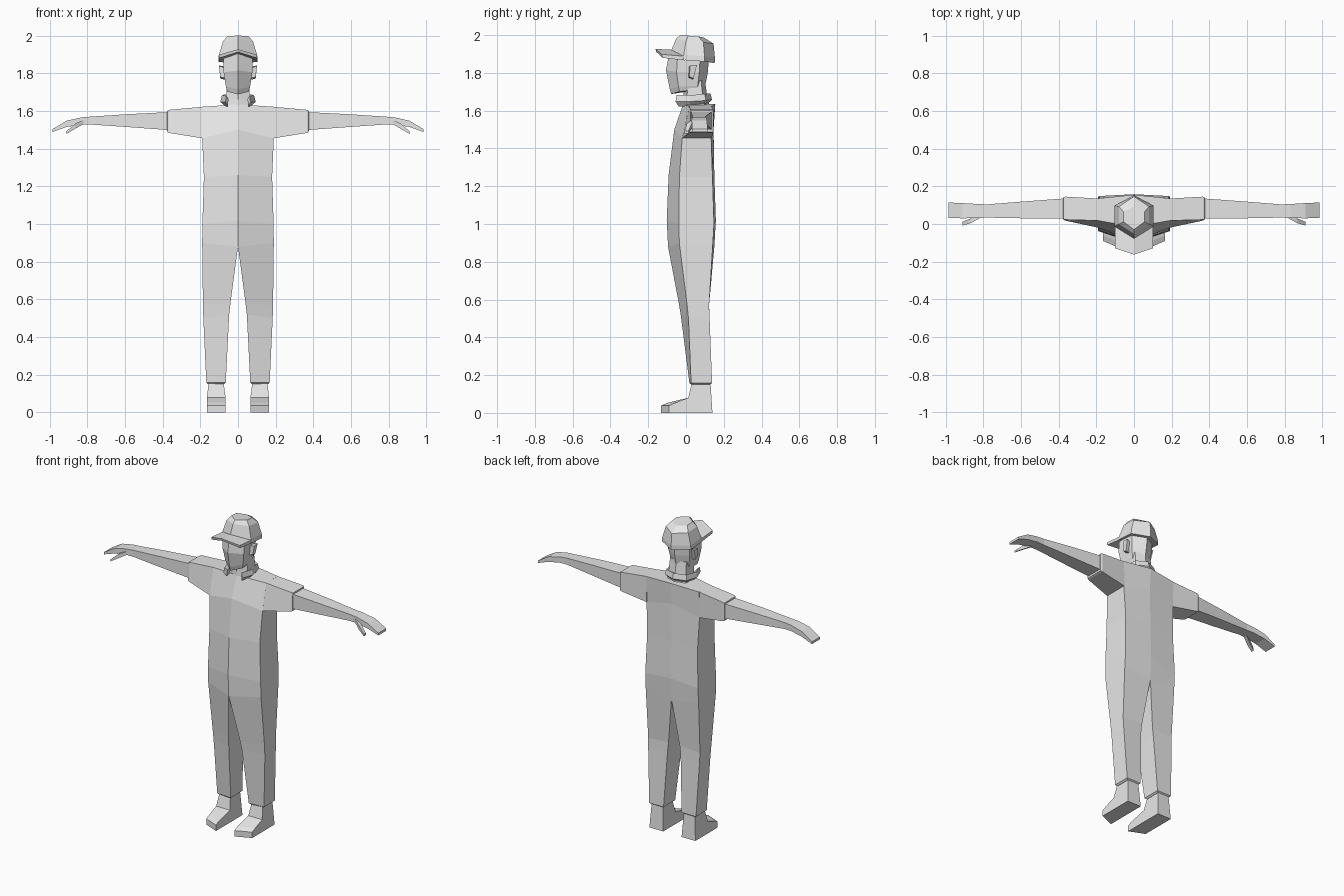
import bpy, bmesh

grey = bpy.data.materials.new("light_grey")
grey.diffuse_color = (0.8, 0.8, 0.8, 1)


def loft(name, rings):
    """Skin closed rings on the +x side, cap the ends, mirror across x = 0."""
    bm = bmesh.new()
    for s in (1, -1):
        vs = [[bm.verts.new((s * x, y, z)) for x, y, z in r] for r in rings]
        n = len(rings[0])
        faces = [vs[0], vs[-1]]
        for a, b in zip(vs, vs[1:]):
            for i in range(n):
                j = (i + 1) % n
                faces.append([a[i], a[j], b[j], b[i]])
        for f in faces:
            # leave the centre plane open so both halves join
            if any(abs(v.co.x) > 1e-5 for v in f):
                bm.faces.new(f)
    bmesh.ops.remove_doubles(bm, verts=bm.verts, dist=1e-4)
    bmesh.ops.recalc_face_normals(bm, faces=bm.faces)
    me = bpy.data.meshes.new(name)
    bm.to_mesh(me)
    bm.free()
    me.materials.append(grey)
    ob = bpy.data.objects.new(name, me)
    bpy.context.collection.objects.link(ob)
    return ob


def body_ring(zi, zo, xi, xo, fi, fo, bo, bi):
    """Inner front, outer front, outer back, inner back."""
    return [(xi, fi, zi), (xo, fo, zo), (xo, bo, zo), (xi, bi, zi)]


def arm_ring(x, z0, z1, y0, y1, lean=0.0):
    """Rectangular section across the arm; lean pushes the top front edge back."""
    return [(x, y0, z0), (x, y1, z0), (x, y1, z1), (x, y0 + lean, z1)]


def hex_ring(zf, zs, zb, w, yf, ysf, ysb, yb):
    """Half of a six-sided section with front and back points at the centre."""
    return [(0, yf, zf), (w, ysf, zs), (w, ysb, (zs + zb) / 2), (0, yb, zb)]


# Overalls: legs with turned-in hems, joining into the torso
loft("overalls", [
    body_ring(.150, .150, .075, .158, .028, .035, .128, .128),
    body_ring(.158, .158, .065, .168, .018, .027, .138, .138),
    body_ring(.52, .50, .047, .184, -.028, .013, .125, .122),
    body_ring(.58, .57, .040, .186, -.038, .006, .122, .122),
    body_ring(.88, .90, 0, .190, -.095, -.035, .142, .150),
    body_ring(1.02, 1.00, 0, .189, -.102, -.038, .148, .158),
    body_ring(1.26, 1.25, 0, .181, -.092, -.035, .140, .150),
    body_ring(1.50, 1.455, 0, .190, -.062, -.020, .133, .146),
    body_ring(1.635, 1.622, 0, .190, -.015, .018, .136, .155),
])

# Sleeves with a folded end
loft("sleeves", [
    arm_ring(.188, 1.455, 1.622, -.02, .135, .038),
    arm_ring(.365, 1.483, 1.606, .018, .145, .005),
    arm_ring(.375, 1.487, 1.602, .022, .142, .005),
    arm_ring(.376, 1.50, 1.592, .032, .134),
])

# Bare arms and flat hands
loft("arms", [
    arm_ring(.36, 1.498, 1.594, .030, .136),
    arm_ring(.58, 1.514, 1.583, .030, .120),
    arm_ring(.78, 1.528, 1.570, .034, .104),
    arm_ring(.83, 1.528, 1.566, .032, .106),
    arm_ring(.91, 1.515, 1.548, .030, .111),
    arm_ring(.985, 1.488, 1.503, .033, .114),
])
loft("thumbs", [
    arm_ring(.82, 1.530, 1.552, .030, .055),
    arm_ring(.865, 1.505, 1.532, .005, .030),
    arm_ring(.91, 1.478, 1.492, -.008, .012),
])

# Shoes: inner and outer sides of one profile, the toe cut at an angle
def shoe_side(x, ankle_x, toe):
    return [(x, toe, 0), (x, .14, 0), (ankle_x, .130, .155),
            (ankle_x, .030, .155), (x, .012, .08), (x, toe + .03, .052), (x, toe, .038)]


loft("shoes", [shoe_side(.066, .076, -.132), shoe_side(.165, .156, -.09)])

# Neck
loft("neck", [
    hex_ring(1.60, 1.60, 1.60, .068, -.02, 0, .10, .135),
    hex_ring(1.66, 1.66, 1.66, .064, -.015, .005, .09, .115),
    hex_ring(1.76, 1.76, 1.76, .058, -.01, .01, .08, .10),
])

# Collar: a flared band open at the front
def collar_ring(x, y, z, dx, dy):
    return [(x - dx, y - dy, z - .045), (x, y, z - .02),
            (x - dx * .3, y - dy * .3, z + .014), (x - dx * 1.3, y - dy * 1.3, z - .004)]


loft("collar", [
    collar_ring(.066, -.055, 1.668, .012, -.015),
    collar_ring(.094, .02, 1.668, .028, 0),
    collar_ring(.078, .105, 1.674, .022, .018),
    collar_ring(0, .138, 1.678, 0, .028),
])

# Head
loft("head", [
    hex_ring(1.688, 1.702, 1.715, .056, -.078, -.035, .055, .085),
    hex_ring(1.715, 1.728, 1.735, .064, -.086, -.04, .062, .102),
    hex_ring(1.815, 1.805, 1.80, .076, -.106, -.05, .070, .115),
    hex_ring(1.905, 1.885, 1.88, .078, -.088, -.045, .075, .122),
])

# Ears
loft("ears", [
    [(.068, .012, 1.775), (.068, .036, 1.765), (.072, .052, 1.835), (.072, .015, 1.83)],
    [(.094, .018, 1.780), (.094, .040, 1.772), (.101, .058, 1.842), (.101, .022, 1.838)],
])

# Cap crown
loft("cap_crown", [
    hex_ring(1.905, 1.868, 1.852, .104, -.082, -.015, .098, .152),
    hex_ring(1.925, 1.895, 1.88, .102, -.076, -.012, .098, .153),
    hex_ring(1.982, 1.968, 1.955, .080, -.052, 0, .092, .146),
    hex_ring(2.0, 1.997, 1.988, .056, -.030, .012, .066, .092),
])

# Cap peak: a folded plate sloping down to both sides
loft("cap_peak", [
    [(0, -.162, 1.927), (.102, -.128, 1.898), (.102, -.005, 1.888), (0, -.070, 1.922)],
    [(0, -.158, 1.912), (.102, -.124, 1.880), (.102, -.005, 1.866), (0, -.070, 1.902)],
])
